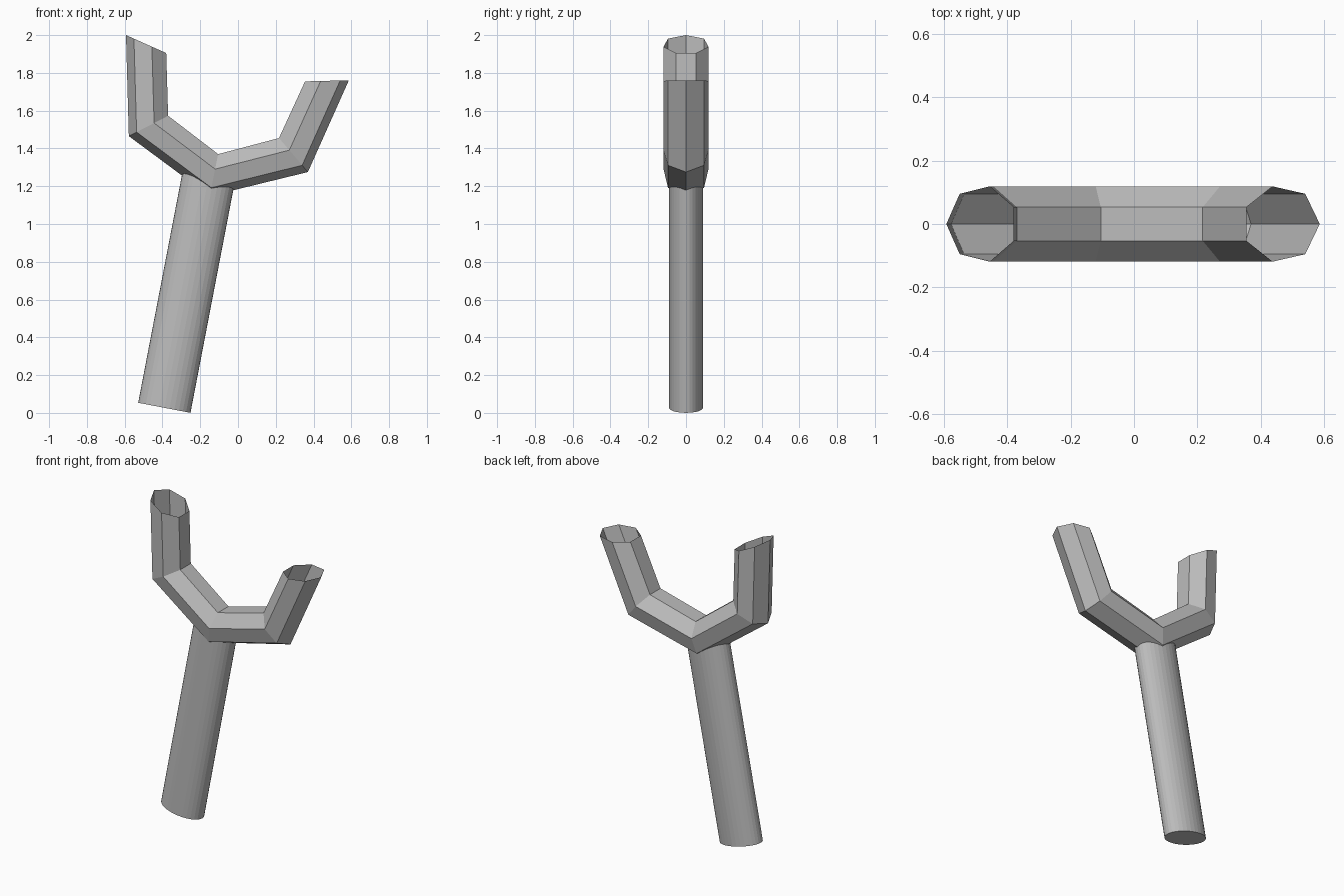
import bpy, bmesh
from math import sin, cos, tau
from mathutils import Vector, Matrix

cube = bpy.data.objects.get("Cube")
if cube:
    bpy.data.objects.remove(cube)

grey = bpy.data.materials.new("plain grey")
grey.use_nodes = True
grey.diffuse_color = (0.5, 0.5, 0.5, 1)
grey.node_tree.nodes["Principled BSDF"].inputs["Base Color"].default_value = (0.5, 0.5, 0.5, 1)


def add_object(name, bm):
    bmesh.ops.recalc_face_normals(bm, faces=bm.faces[:])
    mesh = bpy.data.meshes.new(name)
    bm.to_mesh(mesh)
    bm.free()
    mesh.materials.append(grey)
    obj = bpy.data.objects.new(name, mesh)
    bpy.context.collection.objects.link(obj)
    return obj


# Handle: leaning oval cylinder with its top end sunk into the fork
bottom, top = Vector((-0.39, 0, 0.027)), Vector((-0.156, 0, 1.245))
axis = top - bottom
bm = bmesh.new()
bmesh.ops.create_cone(bm, cap_ends=True, segments=32, radius1=1, radius2=1, depth=1)
bm.transform(Matrix.Translation((top + bottom) / 2)
             @ Vector((0, 0, 1)).rotation_difference(axis).to_matrix().to_4x4()
             @ Matrix.Diagonal((0.141, 0.09, axis.length, 1)))
add_object("handle", bm)

# Fork: open seven-sided tube through mitred stations,
# each given by its outer ridge and inner edge as (x, z)
stations = [((-0.593, 2.0), (-0.38, 1.905)),
            ((-0.578, 1.465), (-0.37, 1.573)),
            ((-0.15, 1.148), (-0.105, 1.37)),
            ((0.37, 1.275), (0.217, 1.455)),
            ((0.587, 1.761), (0.355, 1.755))]
SIDES, RADIUS = 7, 0.122
span = 1 - cos(tau * 3 / SIDES)
bm = bmesh.new()
rings = []
for outer, inner in stations:
    ring = []
    for i in range(SIDES):
        a = tau * i / SIDES
        p = Vector(outer).lerp(Vector(inner), (1 - cos(a)) / span)
        ring.append(bm.verts.new((p.x, RADIUS * sin(a), p.y)))
    rings.append(ring)
for r, s in zip(rings, rings[1:]):
    for i in range(SIDES):
        j = (i + 1) % SIDES
        bm.faces.new((r[i], r[j], s[j], s[i]))
add_object("fork", bm)
